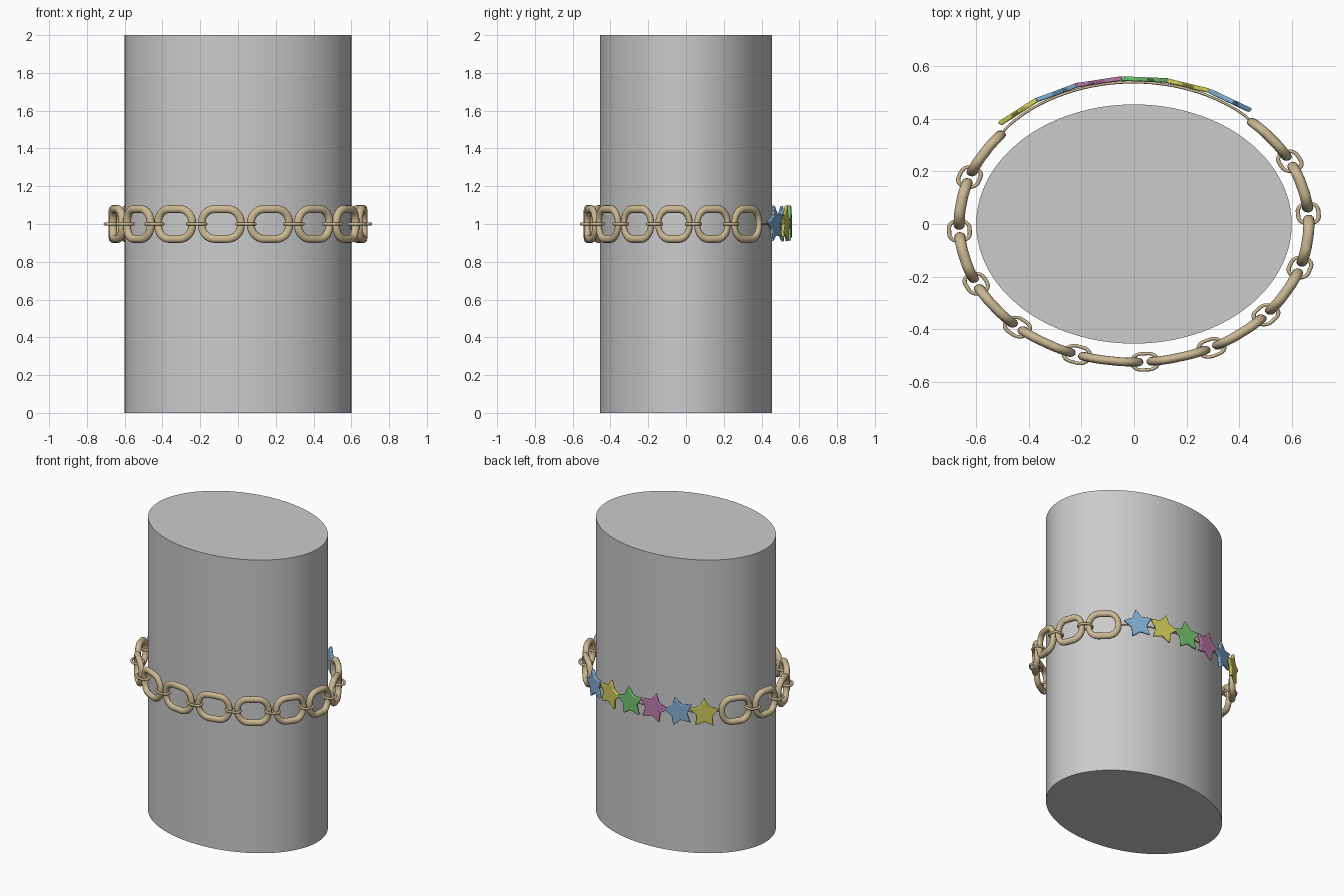
import bpy, bmesh, math
from math import sin, cos, pi, radians

if "Cube" in bpy.data.objects:
    bpy.data.objects.remove(bpy.data.objects["Cube"])

R, FLAT, Z = 0.665, 0.79, 1.0      # band radius, front-back squash, band height


def material(name, rgb):
    m = bpy.data.materials.new(name)
    m.diffuse_color = (*rgb, 1)
    m.use_nodes = True
    m.node_tree.nodes["Principled BSDF"].inputs["Base Color"].default_value = m.diffuse_color
    return m


GOLD = material("gold", (0.60, 0.48, 0.29))
BLUE = material("blue", (0.22, 0.42, 0.65))
YELLOW = material("yellow", (0.62, 0.60, 0.10))
GREEN = material("green", (0.18, 0.56, 0.17))
PINK = material("pink", (0.50, 0.20, 0.42))


def wrap(t, s, r, z, bend=True, radius=R):
    """Local (along, outward, up) at angle t -> squashed band position."""
    if bend:
        t, s = t + s / radius, 0
    rr = radius + r
    return (cos(t) * rr - sin(t) * s, FLAT * (sin(t) * rr + cos(t) * s), Z + z)


def make(name, bm, mat=None, angle=40):
    bmesh.ops.recalc_face_normals(bm, faces=bm.faces)
    me = bpy.data.meshes.new(name)
    bm.to_mesh(me)
    bm.free()
    ob = bpy.data.objects.new(name, me)
    bpy.context.collection.objects.link(ob)
    if mat:
        me.materials.append(mat)
    bpy.context.view_layer.objects.active = ob
    ob.select_set(True)
    bpy.ops.object.shade_smooth_by_angle(angle=radians(angle))
    ob.select_set(False)
    return ob


def link(name, t, half_len, half_wid, corner, wire, upright, sides=12):
    """Rounded-rectangle ring of round wire, lying along the band."""
    path = []
    for q, (sx, sy) in enumerate(((1, 1), (-1, 1), (-1, -1), (1, -1))):
        for i in range(9):
            a = (q + i / 8) * pi / 2
            path.append((sx * (half_len - corner), sy * (half_wid - corner), a))
    bm = bmesh.new()
    rings = []
    for cx, cy, a in path:
        ring = []
        for j in range(sides):
            b = 2 * pi * j / sides
            d = corner + wire * cos(b)
            u, v, w = cx + d * cos(a), cy + d * sin(a), wire * sin(b)
            ring.append(bm.verts.new(wrap(t, u, w, v) if upright else wrap(t, u, v, w)))
        rings.append(ring)
    for k, r0 in enumerate(rings):
        r1 = rings[(k + 1) % len(rings)]
        for j in range(sides):
            n = (j + 1) % sides
            bm.faces.new((r0[j], r0[n], r1[n], r1[j]))
    make(name, bm, GOLD)


def star(name, t, tilt, mat):
    bm = bmesh.new()
    sides = []
    for w in (-0.011, 0.011):
        sides.append([])
        for k in range(10):
            d = 0.102 if k % 2 == 0 else 0.056
            a = pi / 2 + k * pi / 5 + tilt
            sides[-1].append(bm.verts.new(
                wrap(t, d * cos(a), w, d * sin(a), False, 0.697)))
    lo, hi = sides
    bm.faces.new(lo)
    bm.faces.new(hi)
    for k in range(10):
        n = (k + 1) % 10
        bm.faces.new((lo[k], lo[n], hi[n], hi[k]))
    ob = make(name, bm, mat, 30)
    bev = ob.modifiers.new("soft_edges", 'BEVEL')
    bev.width, bev.segments = 0.005, 2


# oval post
bm = bmesh.new()
bmesh.ops.create_cone(bm, cap_ends=True, segments=96, radius1=0.6, radius2=0.6, depth=2)
bmesh.ops.scale(bm, vec=(1, 0.455 / 0.6, 1), verts=bm.verts)
bmesh.ops.translate(bm, vec=(0, 0, 1), verts=bm.verts)
make("oval_post", bm)

# chain: twelve large upright links joined by eleven small flat ones
STEP = 22.68
for k in range(12):
    link(f"large_link_{k}", radians(27 + STEP / 2 - STEP * k), 0.105, 0.079, 0.072, 0.021, True)
for k in range(11):
    link(f"small_link_{k}", radians(27 - STEP * k), 0.049, 0.039, 0.036, 0.008, False)

# star beads along the back
colours = (BLUE, YELLOW, GREEN, PINK, BLUE, YELLOW)
tilts = (12, -10, 8, -12, 15, 0)
for k in range(6):
    star(f"star_bead_{k}", radians(59 + 14 * k), radians(tilts[k]), colours[k])

# string carrying the beads
cu = bpy.data.curves.new("bead_string", 'CURVE')
cu.dimensions = '3D'
cu.bevel_depth = 0.005
cu.bevel_resolution = 2
cu.use_fill_caps = True
sp = cu.splines.new('POLY')
sp.points.add(40)
for i, p in enumerate(sp.points):
    f = i / 40
    p.co = (*wrap(radians(48 + 91 * f), 0, 0.018 * sin(pi * f) ** 0.5, 0), 1)
string = bpy.data.objects.new("bead_string", cu)
bpy.context.collection.objects.link(string)
cu.materials.append(GOLD)
